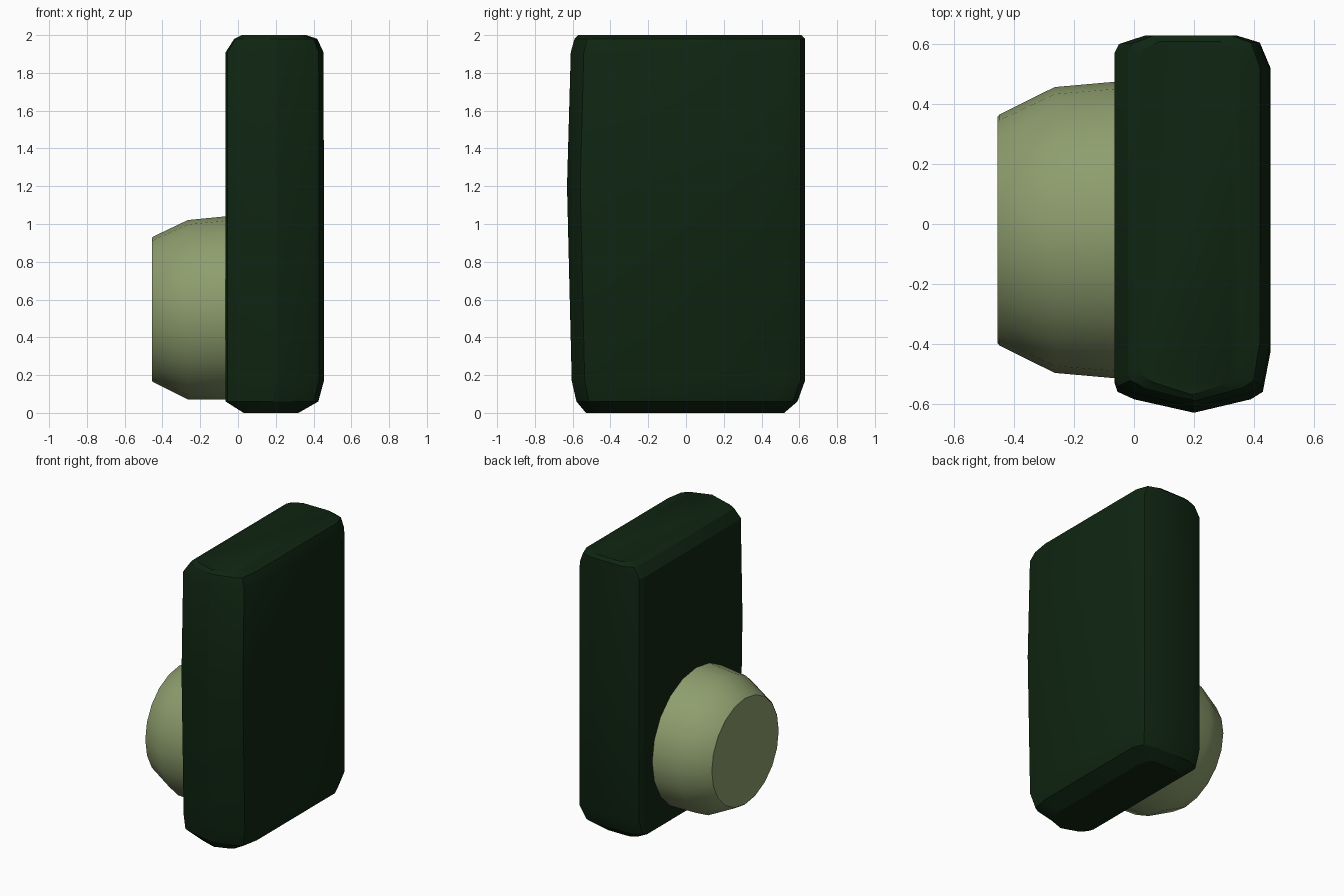
import bpy
import bmesh
from math import cos, sin, pi, radians

cube = bpy.data.objects.get("Cube")
if cube:
    bpy.data.objects.remove(cube, do_unlink=True)


def make_material(name, rgb):
    mat = bpy.data.materials.new(name)
    mat.use_nodes = True
    color = (*rgb, 1.0)
    mat.diffuse_color = color
    bsdf = mat.node_tree.nodes["Principled BSDF"]
    bsdf.inputs["Base Color"].default_value = color
    bsdf.inputs["Roughness"].default_value = 0.8
    return mat


def loft(name, rings, mat, angle):
    """Skin a row of equal-length point rings and cap both ends."""
    bm = bmesh.new()
    rows = [[bm.verts.new(p) for p in ring] for ring in rings]
    count = len(rows[0])
    for low, high in zip(rows, rows[1:]):
        for i in range(count):
            j = (i + 1) % count
            bm.faces.new((low[i], low[j], high[j], high[i]))
    bm.faces.new(rows[0])
    bm.faces.new(rows[-1])
    bmesh.ops.recalc_face_normals(bm, faces=bm.faces)
    mesh = bpy.data.meshes.new(name)
    bm.to_mesh(mesh)
    bm.free()
    obj = bpy.data.objects.new(name, mesh)
    bpy.context.collection.objects.link(obj)
    mesh.materials.append(mat)
    bpy.ops.object.select_all(action="DESELECT")
    obj.select_set(True)
    bpy.context.view_layer.objects.active = obj
    bpy.ops.object.shade_smooth_by_angle(angle=radians(angle))
    return obj


dark_green = make_material("dark green", (0.0048, 0.0185, 0.0056))
sage_green = make_material("sage green", (0.27, 0.34, 0.155))

# Slab: worn rounded outline, with a shallow ridge down the front
X0, X1, Y = -0.065, 0.455, 0.63
outline = [(X0, 0.57), (-0.05, 0.6), (0.04, Y), (0.34, Y), (0.42, 0.605),
           (X1, 0.52), (X1, -0.43), (0.43, -0.56), (0.39, -0.585),
           (0.2, -Y), (0.0, -0.585), (-0.055, -0.56), (X0, -0.53)]
# Each level: height, x range, y range
levels = [(0.0, 0.03, 0.32, -0.53, 0.52),
          (0.06, X0, 0.425, -0.58, 0.59),
          (0.17, X0, X1, -0.605, Y),
          (1.2, X0, X1, -Y, Y),
          (1.91, X0, 0.452, -0.61, Y),
          (1.98, -0.02, 0.42, -0.59, Y),
          (2.0, 0.02, 0.36, -0.57, 0.61)]
slab_rings = []
for z, xa, xb, ya, yb in levels:
    slab_rings.append([(xa + (x - X0) / (X1 - X0) * (xb - xa),
                        ya + (y + Y) / (2 * Y) * (yb - ya), z)
                       for x, y in outline])
loft("slab", slab_rings, dark_green, 25)

# Knob: tapered round boss on the right side
SIDES = 20
knob_rings = []
for x, radius_y, radius_z, z in [(-0.05, 0.496, 0.486, 0.556),
                                 (-0.265, 0.477, 0.475, 0.546),
                                 (-0.45, 0.385, 0.385, 0.548),
                                 (-0.455, 0.378, 0.378, 0.548)]:
    knob_rings.append([(x, -0.02 + radius_y * cos(2 * pi * i / SIDES),
                        z + radius_z * sin(2 * pi * i / SIDES))
                       for i in range(SIDES)])
loft("knob", knob_rings, sage_green, 30)
